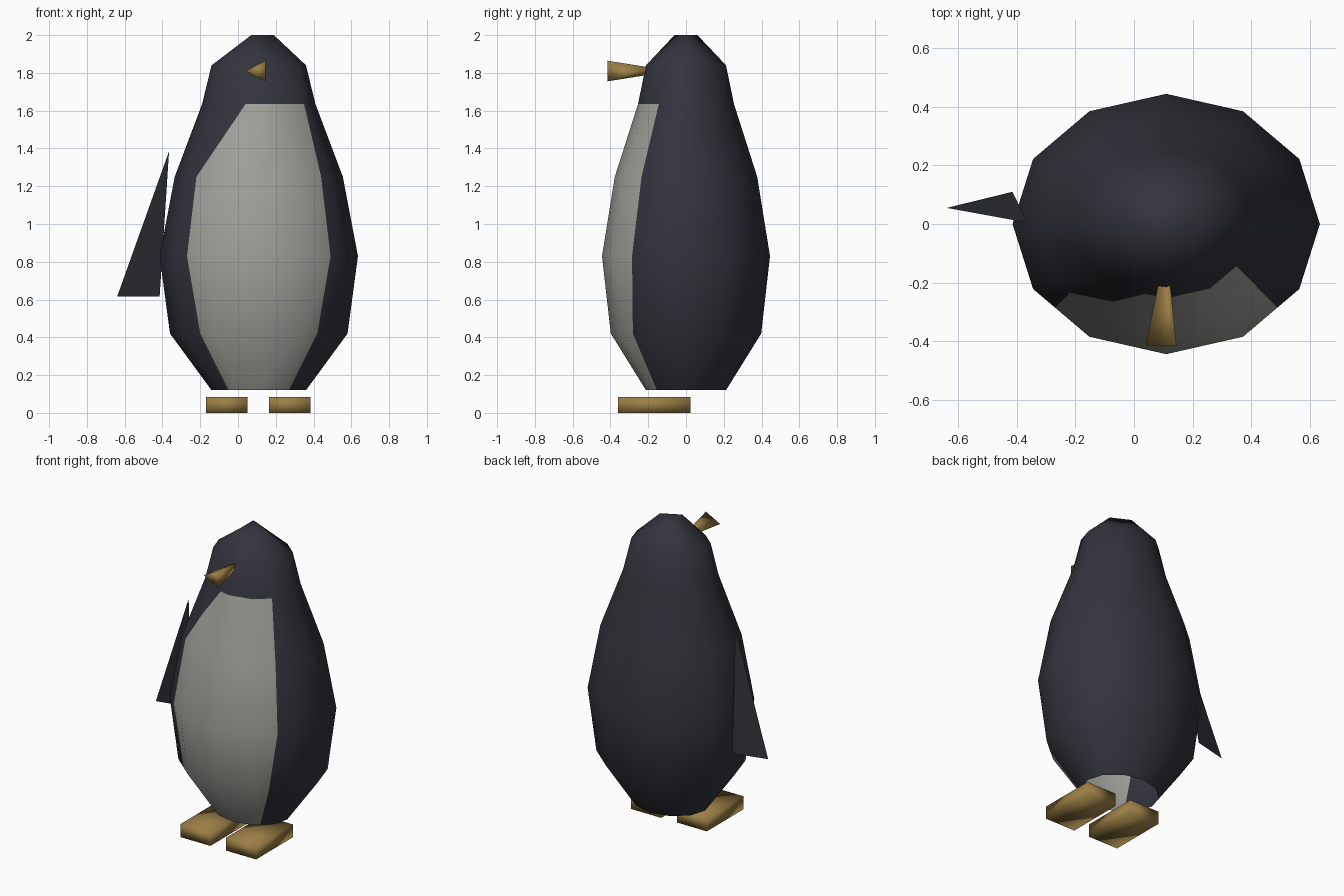
import bpy, bmesh, math
from mathutils import Vector

if "Cube" in bpy.data.objects:
    bpy.data.objects.remove(bpy.data.objects["Cube"])


def material(name, rgb):
    m = bpy.data.materials.new(name)
    m.diffuse_color = (*rgb, 1)
    m.use_nodes = True
    m.node_tree.nodes["Principled BSDF"].inputs["Base Color"].default_value = m.diffuse_color
    return m


NAVY = material("dark_navy", (0.033, 0.034, 0.046))
BELLY = material("warm_grey", (0.36, 0.36, 0.33))
ORANGE = material("ochre", (0.33, 0.21, 0.06))
SLATE = material("dark_slate", (0.026, 0.028, 0.034))


def finish(name, bm, mats, smooth=True):
    for f in bm.faces:
        f.smooth = smooth
    mesh = bpy.data.meshes.new(name)
    bm.to_mesh(mesh)
    bm.free()
    for m in mats:
        mesh.materials.append(m)
    ob = bpy.data.objects.new(name, mesh)
    bpy.context.collection.objects.link(ob)
    return ob


CX, SIDES, FLAT = 0.11, 12, 0.847

# Body: twelve-sided shell, open underneath, closed by a small triangle on top
rings = [(0.12, 0.25), (0.42, 0.47), (0.83, 0.525), (1.25, 0.445), (1.635, 0.30), (1.84, 0.25)]
bm = bmesh.new()
loops = []
for z, r in rings:
    angles = [2 * math.pi * i / SIDES for i in range(SIDES)]
    loops.append([bm.verts.new((CX + r * math.cos(a), FLAT * r * math.sin(a), z)) for a in angles])
for low, high in zip(loops, loops[1:]):
    for i in range(SIDES):
        j = (i + 1) % SIDES
        bm.faces.new((low[i], low[j], high[j], high[i]))
crown = [bm.verts.new((CX + 0.08 * math.cos(a), 0.07 * math.sin(a), 2.0))
         for a in (0, 2 * math.pi / 3, 4 * math.pi / 3)]
for i in range(SIDES):
    j = (i + 1) % SIDES
    a, b = crown[((i + 2) // 4) % 3], crown[((j + 2) // 4) % 3]
    corners = [loops[-1][i], loops[-1][j], b] + ([a] if a is not b else [])
    bm.faces.new(corners)
bm.faces.new(crown)

# Belly patch: cut the front along its left and right outline (z, left x, right x)
outline = [(0.12, -0.05, 0.27), (0.42, -0.20, 0.42), (0.83, -0.27, 0.49),
           (1.25, -0.22, 0.44), (1.635, 0.04, 0.35)]
for (z0, l0, r0), (z1, l1, r1) in zip(outline, outline[1:]):
    def band():
        return [f for f in bm.faces if f.calc_center_median().y < 0
                and all(z0 - 1e-4 < v.co.z < z1 + 1e-4 for v in f.verts)]
    for x0, x1 in ((l0, l1), (r0, r1)):
        faces = band()
        geom = set(faces) | {e for f in faces for e in f.edges} | {v for f in faces for v in f.verts}
        bmesh.ops.bisect_plane(bm, geom=list(geom), dist=1e-5, plane_co=(x0, 0, z0),
                               plane_no=Vector((z1 - z0, 0, x0 - x1)).normalized())
    for f in band():
        c = f.calc_center_median()
        t = (c.z - z0) / (z1 - z0)
        if l0 + t * (l1 - l0) < c.x < r0 + t * (r1 - r0):
            f.material_index = 1
finish("body", bm, [NAVY, BELLY])

# Beak: three-sided, widening toward the front
bm = bmesh.new()
ends = []
for y, r in ((-0.415, 0.07), (-0.195, 0.025)):
    ends.append([bm.verts.new((CX + r * math.cos(a), y, 1.81 + 0.9 * r * math.sin(a)))
                 for a in (math.pi / 3, math.pi, 5 * math.pi / 3)])
for i in range(3):
    j = (i + 1) % 3
    bm.faces.new((ends[0][i], ends[0][j], ends[1][j], ends[1][i]))
for end in ends:
    bm.faces.new(end)
bmesh.ops.recalc_face_normals(bm, faces=bm.faces)
finish("beak", bm, [ORANGE])

# Feet: soft-shaded boxes
for name, x in (("foot_left", -0.06), ("foot_right", 0.275)):
    bm = bmesh.new()
    bmesh.ops.create_cube(bm, size=1)
    for v in bm.verts:
        v.co = (x + 0.22 * v.co.x, -0.168 + 0.385 * v.co.y, 0.0425 + 0.085 * v.co.z)
    finish(name, bm, [ORANGE])

# Flipper: a single flat triangle on one side
bm = bmesh.new()
bm.faces.new([bm.verts.new(p) for p in
              ((-0.64, 0.055, 0.615), (-0.415, 0.11, 0.615), (-0.365, 0.005, 1.385))])
finish("flipper", bm, [SLATE], smooth=False)
